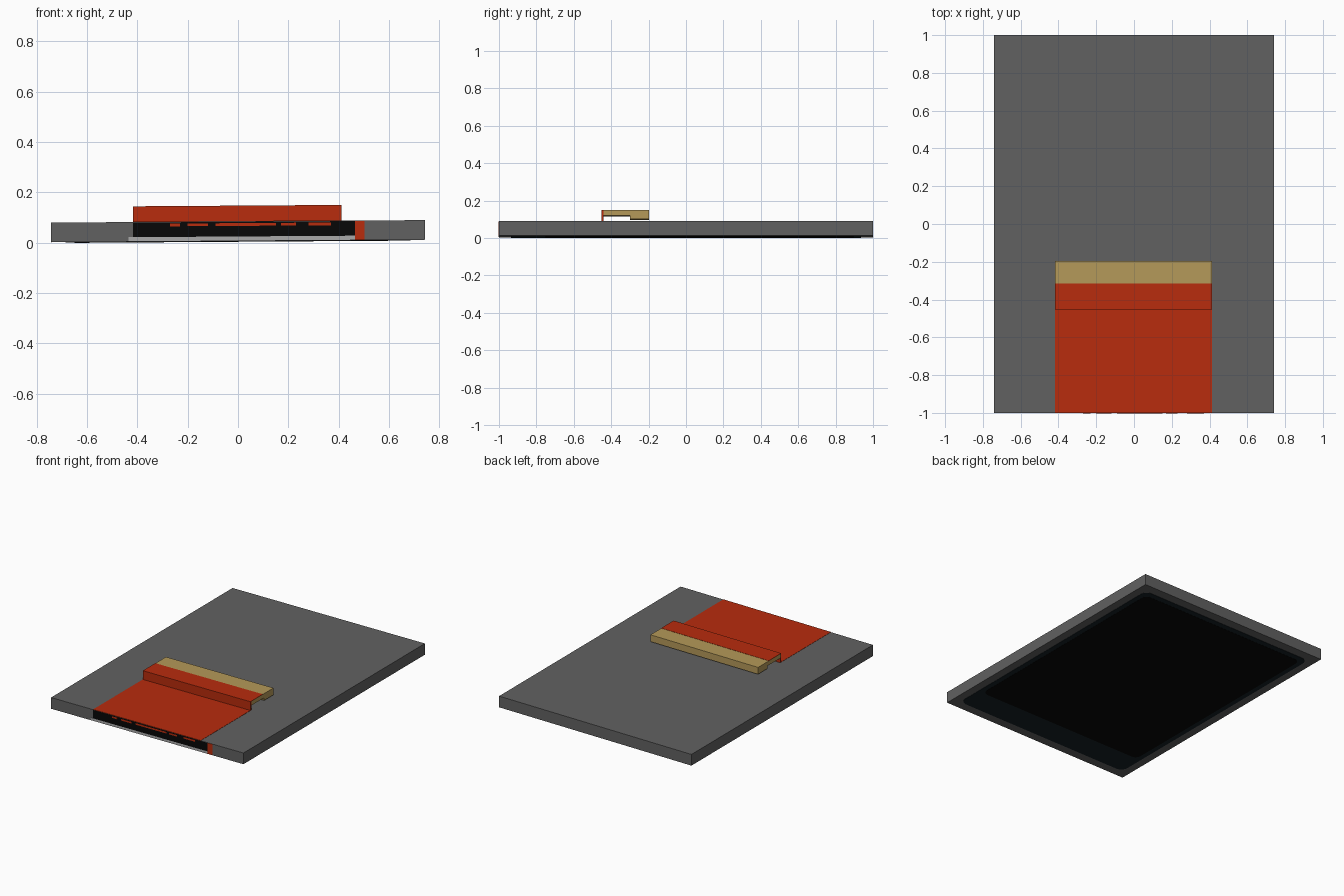
import bpy, bmesh, math
from mathutils import Matrix, Vector

old = bpy.data.objects.get("Cube")
if old:
    bpy.data.objects.remove(old, do_unlink=True)

TILT = 0.0067          # the whole panel leans up slightly toward +x
HALF_W, PANEL_TOP = 0.742, 0.08


def material(name, r, g, b):
    m = bpy.data.materials.new(name)
    m.use_nodes = True
    m.diffuse_color = (r, g, b, 1)
    m.node_tree.nodes["Principled BSDF"].inputs["Base Color"].default_value = (r, g, b, 1)
    return m


GREY = material("casing grey", 0.12, 0.12, 0.12)
RED = material("ribbon red", 0.48, 0.025, 0.004)
GOLD = material("contact gold", 0.46, 0.32, 0.10)
GLASS = material("dark glass", 0.008, 0.015, 0.019)
BLACK = material("screen black", 0.002, 0.002, 0.002)
SILVER = material("edge silver", 0.40, 0.40, 0.40)


def extrude(name, points, offset, mat):
    """Prism from a planar outline, leaned with the panel."""
    bm = bmesh.new()
    face = bm.faces.new([bm.verts.new(p) for p in points])
    grown = bmesh.ops.extrude_face_region(bm, geom=[face])["geom"]
    bmesh.ops.translate(bm, vec=Vector(offset),
                        verts=[v for v in grown if isinstance(v, bmesh.types.BMVert)])
    bmesh.ops.recalc_face_normals(bm, faces=bm.faces)
    for v in bm.verts:
        v.co.z += TILT * (v.co.x + HALF_W)
    mesh = bpy.data.meshes.new(name)
    bm.to_mesh(mesh)
    bm.free()
    mesh.materials.append(mat)
    obj = bpy.data.objects.new(name, mesh)
    bpy.context.collection.objects.link(obj)
    return obj


def box(name, x, y, z, mat):
    outline = [(x[0], y[0], z[0]), (x[1], y[0], z[0]), (x[1], y[1], z[0]), (x[0], y[1], z[0])]
    return extrude(name, outline, (0, 0, z[1] - z[0]), mat)


def rounded_plate(name, x, y, z, radius, mat, steps=6):
    corners = [(x[1], y[1], -1, -1), (x[0], y[1], 1, -1), (x[0], y[0], 1, 1), (x[1], y[0], -1, 1)]
    outline = []
    for i, (cx, cy, sx, sy) in enumerate(corners):
        for k in range(steps + 1):
            a = (i + k / steps) * math.pi / 2
            outline.append((cx + radius * (sx + math.cos(a)),
                            cy + radius * (sy + math.sin(a)), z[0]))
    return extrude(name, outline, (0, 0, z[1] - z[0]), mat)


# Panel body with the glass and screen on its underside
box("panel_body", (-HALF_W, HALF_W), (-1, 1), (0.002, PANEL_TOP), GREY)
rounded_plate("cover_glass", (-0.685, 0.685), (-0.935, 0.935), (0, 0.004), 0.05, GLASS)
rounded_plate("screen_area", (-0.65, 0.65), (-0.75, 0.895), (-0.001, 0.003), 0.04, BLACK)

# Ribbon lying on the panel, its upright fold and the raised connector
RIBBON_X = (-0.418, 0.412)
box("ribbon_flat", RIBBON_X, (-1, -0.445), (0.078, 0.0815), RED)
box("ribbon_fold", RIBBON_X, (-0.452, -0.442), (0.079, 0.142), RED)
profile = [(-0.442, 0.112), (-0.30, 0.112), (-0.30, 0.093),
           (-0.197, 0.093), (-0.197, 0.141), (-0.442, 0.141)]
extrude("connector", [(RIBBON_X[0], y, z) for y, z in profile],
        (RIBBON_X[1] - RIBBON_X[0], 0, 0), GOLD)
box("ribbon_top", RIBBON_X, (-0.452, -0.315), (0.140, 0.1425), RED)

# Painted front edge: dark field, silver strip, red end and red notches
FRONT = (-1.0015, -0.998)
box("edge_dark_field", (-0.418, 0.465), FRONT, (0.02, 0.078), BLACK)
box("edge_silver_strip", (-0.435, 0.465), FRONT, (0.003, 0.02), SILVER)
box("edge_red_end", (0.465, 0.503), FRONT, (0.003, 0.079), RED)
for i, (x0, x1) in enumerate([(-0.27, -0.23), (-0.20, -0.12), (-0.09, 0.15),
                              (0.17, 0.23), (0.28, 0.37)]):
    box(f"edge_red_notch_{i + 1}", (x0, x1), (-1.0025, -1.0), (0.062, 0.073), RED)
